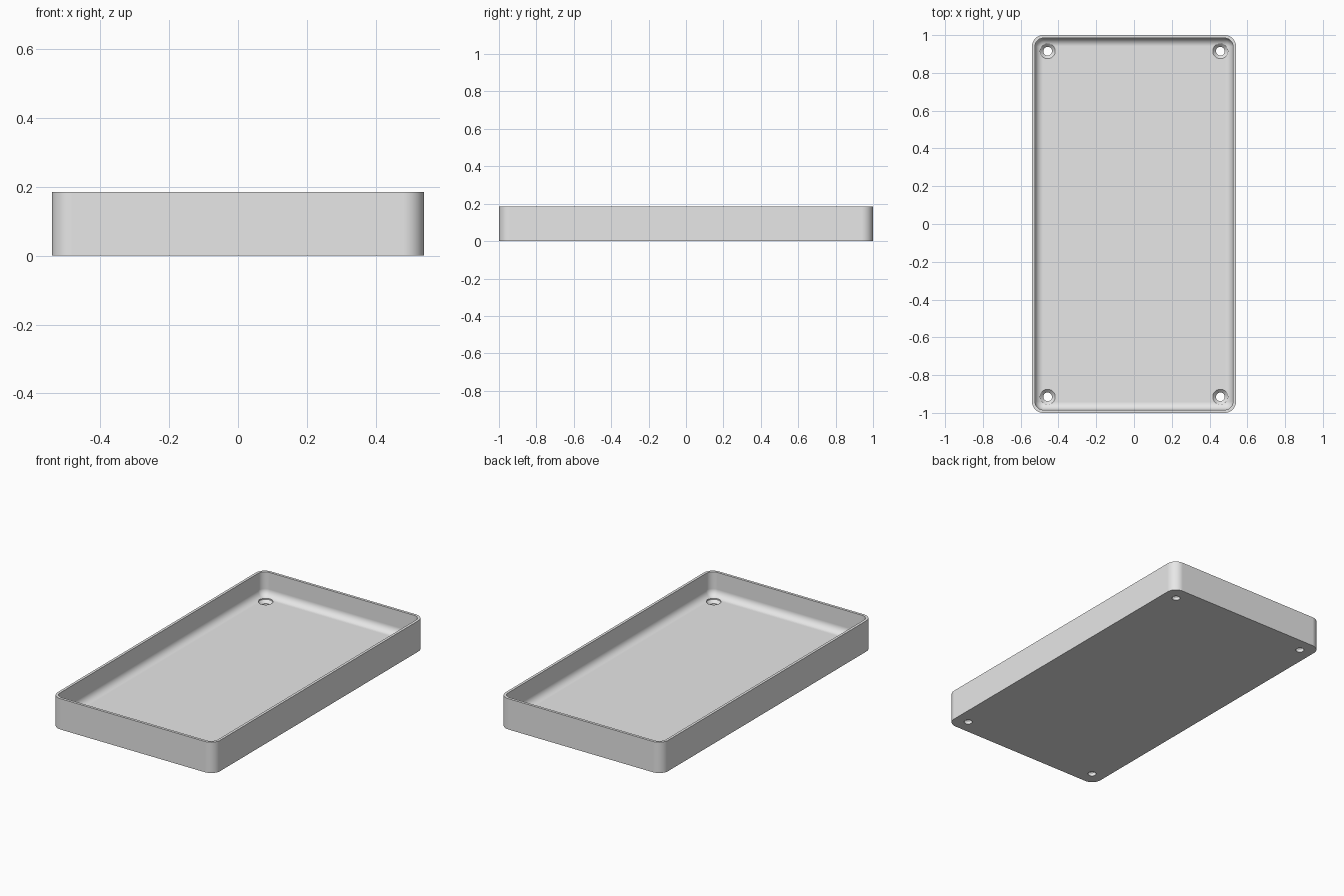
import bpy
import bmesh
from math import cos, sin, pi

if "Cube" in bpy.data.objects:
    bpy.data.objects.remove(bpy.data.objects["Cube"])

HALF_X, HALF_Y, HEIGHT = 0.54, 1.0, 0.185
CORNER, WALL, FLOOR, FILLET = 0.06, 0.016, 0.042, 0.042
STEPS = 10

grey = bpy.data.materials.new("light grey plastic")
grey.use_nodes = True
grey.diffuse_color = (0.8, 0.8, 0.8, 1)
grey.node_tree.nodes["Principled BSDF"].inputs["Base Color"].default_value = (0.8, 0.8, 0.8, 1)


def add_object(name, bm):
    bmesh.ops.recalc_face_normals(bm, faces=bm.faces)
    mesh = bpy.data.meshes.new(name)
    bm.to_mesh(mesh)
    bm.free()
    mesh.materials.append(grey)
    obj = bpy.data.objects.new(name, mesh)
    bpy.context.collection.objects.link(obj)
    return obj


def loft(bm, rings):
    """Skin a stack of equal-length vertex rings and cap both ends."""
    for a, b in zip(rings, rings[1:]):
        for i in range(len(a)):
            j = (i + 1) % len(a)
            bm.faces.new((a[i], a[j], b[j], b[i]))
    bm.faces.new(rings[0])
    bm.faces.new(rings[-1])


def rounded_rectangle(bm, inset, z):
    ring = []
    for q, (sx, sy) in enumerate(((1, 1), (-1, 1), (-1, -1), (1, -1))):
        for k in range(STEPS + 1):
            a = (q + k / STEPS) * pi / 2
            r = CORNER - inset
            ring.append(bm.verts.new((sx * (HALF_X - CORNER) + r * cos(a),
                                      sy * (HALF_Y - CORNER) + r * sin(a), z)))
    return ring


# Tray shell: outside wall, rim, inside wall, floor fillet
profile = [(0, 0), (0, HEIGHT), (WALL, HEIGHT)]
for k in range(STEPS + 1):
    a = k / STEPS * pi / 2
    profile.append((WALL + FILLET * (1 - cos(a)), FLOOR + FILLET * (1 - sin(a))))
bm = bmesh.new()
loft(bm, [rounded_rectangle(bm, inset, z) for inset, z in profile])
tray = add_object("tray", bm)

# Countersunk screw holes in the four corners
bm = bmesh.new()
hole_profile = [(0.023, -0.05), (0.023, 0.02), (0.04, 0.037), (0.04, 0.12)]
for sx in (-1, 1):
    for sy in (-1, 1):
        loft(bm, [[bm.verts.new((sx * 0.457 + r * cos(i * pi / 16),
                                 sy * 0.915 + r * sin(i * pi / 16), z))
                   for i in range(32)] for r, z in hole_profile])
cutter = add_object("screw_hole_cutter", bm)
cutter.hide_render = True

cut = tray.modifiers.new("screw holes", "BOOLEAN")
cut.operation = "DIFFERENCE"
cut.solver = "EXACT"
cut.object = cutter
bpy.ops.object.select_all(action="DESELECT")
tray.select_set(True)
bpy.context.view_layer.objects.active = tray
bpy.ops.object.modifier_apply(modifier=cut.name)
bpy.data.objects.remove(cutter)

# Smooth curves, flat floor and walls
bpy.ops.object.shade_smooth_by_angle(angle=pi / 6)
weighted = tray.modifiers.new("flat face normals", "WEIGHTED_NORMAL")
weighted.keep_sharp = True
